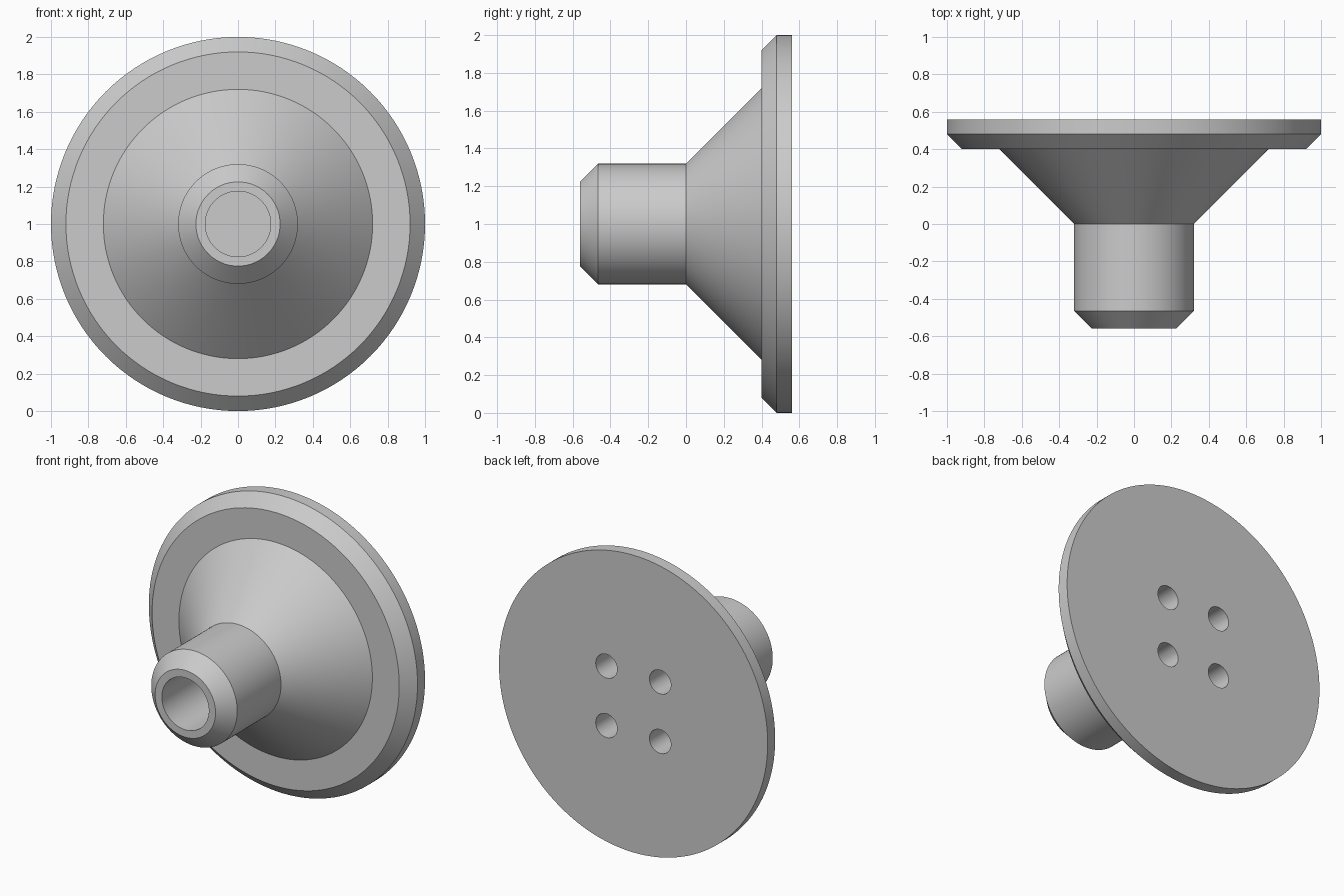
import bpy, bmesh, math
from mathutils import Matrix, Vector

cube = bpy.data.objects.get("Cube")
if cube:
    bpy.data.objects.remove(cube, do_unlink=True)

SEGMENTS = 128
CENTRE = Vector((0, 0, 1))

# Plain grey material
grey = bpy.data.materials.new("plain grey")
grey.use_nodes = True
colour = (0.6, 0.6, 0.6, 1)
grey.diffuse_color = colour
grey.node_tree.nodes["Principled BSDF"].inputs["Base Color"].default_value = colour


def make_object(name, bm):
    mesh = bpy.data.meshes.new(name)
    bm.to_mesh(mesh)
    bm.free()
    mesh.materials.append(grey)
    obj = bpy.data.objects.new(name, mesh)
    bpy.context.collection.objects.link(obj)
    return obj


def lathe(name, profile):
    """Turn a (radius, y) profile about the horizontal y axis."""
    bm = bmesh.new()
    verts = [bm.verts.new(CENTRE + Vector((r, y, 0))) for r, y in profile]
    edges = [bm.edges.new(pair) for pair in zip(verts, verts[1:])]
    bmesh.ops.spin(bm, geom=verts + edges, cent=CENTRE, axis=(0, 1, 0),
                   angle=math.tau, steps=SEGMENTS)
    bmesh.ops.remove_doubles(bm, verts=bm.verts, dist=0.0005)
    bmesh.ops.recalc_face_normals(bm, faces=bm.faces)
    return make_object(name, bm)


# Body: blind bore, chamfered spigot, cone and chamfered flange
body = lathe("flanged_spigot", [
    (0, 0), (0.175, 0), (0.175, -0.56), (0.225, -0.56), (0.32, -0.465),
    (0.32, 0), (0.72, 0.4), (0.92, 0.4), (1, 0.48), (1, 0.56), (0, 0.56)])

# Four blind screw holes in the back
bm = bmesh.new()
turn = Matrix.Rotation(math.pi / 2, 4, 'X')
for x in (-0.2, 0.2):
    for z in (-0.2, 0.2):
        place = Matrix.Translation(CENTRE + Vector((x, 0.41, z))) @ turn
        bmesh.ops.create_cone(bm, cap_ends=True, segments=48, radius1=0.08,
                              radius2=0.08, depth=0.5, matrix=place)
cutter = make_object("screw_hole_cutter", bm)
cutter.hide_render = True

cut = body.modifiers.new("screw_holes", 'BOOLEAN')
cut.operation = 'DIFFERENCE'
cut.solver = 'EXACT'
cut.object = cutter

bpy.ops.object.select_all(action='DESELECT')
body.select_set(True)
bpy.context.view_layer.objects.active = body
bpy.ops.object.modifier_apply(modifier=cut.name)
bpy.data.objects.remove(cutter, do_unlink=True)
bpy.ops.object.shade_smooth_by_angle(angle=math.radians(30))
